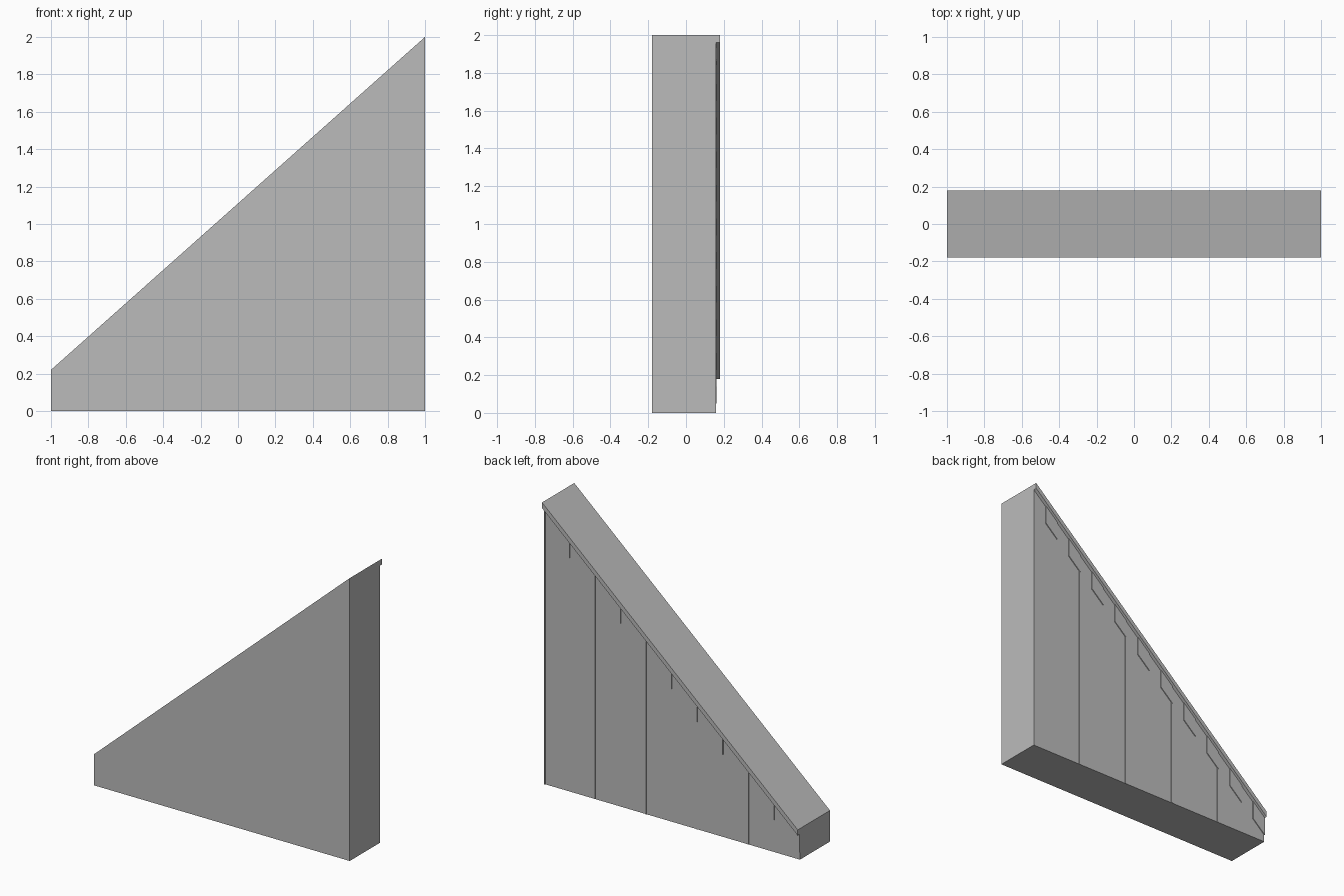
import bpy

if "Cube" in bpy.data.objects:
    bpy.data.objects.remove(bpy.data.objects["Cube"])

grey = bpy.data.materials.new("plain grey")
grey.diffuse_color = (0.5, 0.5, 0.5, 1)
grey.use_nodes = True
grey.node_tree.nodes["Principled BSDF"].inputs["Base Color"].default_value = grey.diffuse_color


def slope(x):
    """Height of the sloping top edge at x."""
    return 1.11 + 0.89 * x


def prism(name, profile, y0, y1):
    """Extrude an x-z profile (counter-clockwise from the front) from y0 to y1."""
    n = len(profile)
    verts = [(x, y, z) for y in (y0, y1) for x, z in profile]
    faces = [tuple(range(n)), tuple(reversed(range(n, 2 * n)))]
    faces += [(i, i + n, (i + 1) % n + n, (i + 1) % n) for i in range(n)]
    mesh = bpy.data.meshes.new(name)
    mesh.from_pydata(verts, [], faces)
    mesh.materials.append(grey)
    obj = bpy.data.objects.new(name, mesh)
    bpy.context.collection.objects.link(obj)
    return obj


def band(name, x0, x1, top, bottom, y0, y1):
    """Slanted band between two offsets below the sloping edge."""
    return prism(name, [(x0, slope(x0) - bottom), (x1, slope(x1) - bottom),
                        (x1, slope(x1) - top), (x0, slope(x0) - top)], y0, y1)


BACK = 0.155

# Wedge-shaped wall
prism("wall", [(-1, 0), (1, 0), (1, slope(1)), (-1, slope(-1))], -0.18, BACK)

# Projecting trim along the back of the sloping top
band("top_trim", -1, 1, 0, 0.04, BACK, 0.18)

# Small blocks below the trim
for i in range(10):
    x = -1 + 0.2 * i
    band(f"trim_block_{i + 1}", x, x + 0.1, 0.04, 0.17, BACK, BACK + 0.006)

# Narrow upright ribs dividing the back into panels
for i in range(5):
    x = -0.6 + 0.4 * i
    x0, x1 = (x - 0.008, x) if i == 4 else (x, x + 0.008)
    prism(f"panel_rib_{i + 1}", [(x0, 0), (x1, 0), (x1, slope(x1) - 0.04),
                                 (x0, slope(x0) - 0.04)], BACK, BACK + 0.004)
